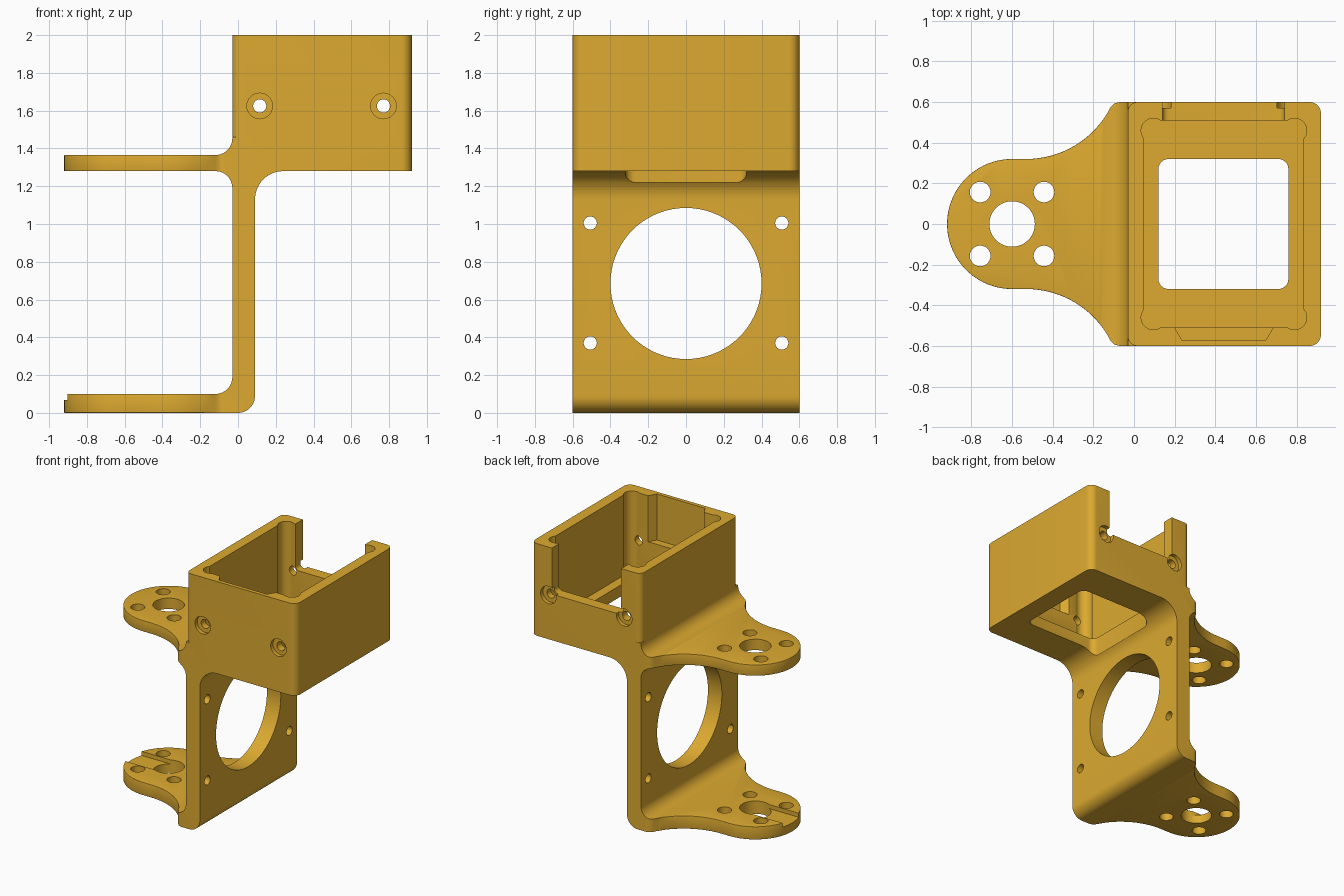
import bpy, bmesh
from math import cos, sin, radians

if "Cube" in bpy.data.objects:
    bpy.data.objects.remove(bpy.data.objects["Cube"])


def arc(cx, cy, r, a0, a1, n=10):
    """Points along an arc, angles in degrees."""
    return [(cx + r * cos(radians(a0 + (a1 - a0) * i / n)),
             cy + r * sin(radians(a0 + (a1 - a0) * i / n))) for i in range(n + 1)]


def circle(cx, cy, r, n=32):
    return arc(cx, cy, r, 0, 360, n)[:-1]


def rounded_rect(x0, y0, x1, y1, r):
    return (arc(x1 - r, y0 + r, r, -90, 0, 6) + arc(x1 - r, y1 - r, r, 0, 90, 6)
            + arc(x0 + r, y1 - r, r, 90, 180, 6) + arc(x0 + r, y0 + r, r, 180, 270, 6))


def prism(name, pts, lo, hi, axis):
    """Extrude a flat outline from lo to hi along an axis."""
    place = {'x': lambda p, t: (t, p[0], p[1]),
             'y': lambda p, t: (p[0], t, p[1]),
             'z': lambda p, t: (p[0], p[1], t)}[axis]
    bm = bmesh.new()
    a = [bm.verts.new(place(p, lo)) for p in pts]
    b = [bm.verts.new(place(p, hi)) for p in pts]
    bm.faces.new(a)
    bm.faces.new(b)
    n = len(pts)
    for i in range(n):
        j = (i + 1) % n
        bm.faces.new((a[i], a[j], b[j], b[i]))
    bmesh.ops.recalc_face_normals(bm, faces=bm.faces[:])
    mesh = bpy.data.meshes.new(name)
    bm.to_mesh(mesh)
    bm.free()
    ob = bpy.data.objects.new(name, mesh)
    bpy.context.collection.objects.link(ob)
    return ob


def boolean(ob, other, op='DIFFERENCE'):
    other.hide_render = True
    mod = ob.modifiers.new("cut", 'BOOLEAN')
    mod.operation, mod.object, mod.solver = op, other, 'EXACT'
    bpy.context.view_layer.objects.active = ob
    bpy.ops.object.modifier_apply(modifier=mod.name)
    bpy.data.objects.remove(other, do_unlink=True)


# Side silhouette: plate, two arms, filleted joints and box
side = ([(-0.95, 0)] + arc(0, 0.09, 0.09, -90, 0)
        + arc(0.24, 1.13, 0.15, 180, 90, 14)
        + [(0.95, 1.28), (0.95, 2), (-0.03, 2)]
        + arc(-0.12, 1.455, 0.09, 0, -90)
        + [(-0.95, 1.365), (-0.95, 1.28)]
        + arc(-0.12, 1.19, 0.09, 90, 0)
        + arc(-0.12, 0.19, 0.09, 0, -90) + [(-0.95, 0.1)])
bracket = prism("servo_bracket", side, -0.7, 0.7, 'y')

# Plan outline: rounded arm tip flaring into the full width
half = (arc(-0.6, 0, 0.32, 180, 90, 24) + arc(-0.53, 0.785, 0.465, -90, -27, 16)
        + [(-0.095, 0.594), (-0.07, 0.6)] + arc(0.865, 0.545, 0.055, 90, 0, 8))
plan = half + [(x, -y) for x, y in reversed(half[1:])]
boolean(bracket, prism("plan_cutter", plan, -0.1, 2.1, 'z'), 'INTERSECT')

# Soften the outer edges of both arms
bm = bmesh.new()
bm.from_mesh(bracket.data)
rim = [e for e in bm.edges if len(e.link_faces) == 2
       and max(v.co.x for v in e.verts) < -0.14 and e.calc_face_angle(0) > 1]
bmesh.ops.bevel(bm, geom=rim, offset=0.015, segments=3, profile=0.5,
                affect='EDGES', clamp_overlap=True)
bm.to_mesh(bracket.data)
bm.free()

cuts = []


def cut(pts, lo, hi, axis):
    cuts.append(prism("cutter", pts, lo, hi, axis))


# Rounded inner corners of the box's arm side
for s in (1, -1):
    corner = ([(-0.13, 0.65), (-0.13, 0.555)] + arc(0.015, 0.555, 0.045, 180, 90, 6)
              + [(0.015, 0.65)])
    cut([(x, s * y) for x, y in corner], 1.46, 2.1, 'z')

# Box cavity, corner channels and floor window
cut(rounded_rect(0.05, -0.51, 0.835, 0.51, 0.04), 1.37, 2.1, 'z')
for x in (0.095, 0.79):
    for y in (-0.46, 0.46):
        cut(circle(x, y, 0.06), 1.372, 2.1, 'z')
cut(rounded_rect(0.12, -0.32, 0.76, 0.32, 0.05), 1.0, 1.6, 'z')

# Open notch in the back wall, shallow recess inside the front wall
cut(rounded_rect(0.14, 1.64, 0.74, 2.2, 0.03), 0.4, 0.7, 'y')
cut([(0.2, -0.4), (0.2, -0.51), (0.235, -0.57), (0.65, -0.57),
     (0.685, -0.51), (0.685, -0.4)], 1.64, 2.1, 'z')

# Counterbored screw holes, front and back
for x in (0.115, 0.77):
    for s in (-1, 1):
        lo, hi = sorted((s * 0.4, s * 0.7))
        cut(circle(x, 1.625, 0.035, 24), lo, hi, 'y')
        lo, hi = sorted((s * 0.57, s * 0.7))
        cut(circle(x, 1.625, 0.068, 24), lo, hi, 'y')

# Plate opening and its four mounting holes
cut(circle(0, 0.685, 0.4, 72), -0.3, 0.3, 'x')
for y in (-0.507, 0.507):
    for z in (0.37, 1.005):
        cut(circle(y, z, 0.035, 24), -0.2, 0.2, 'x')

# Horn holes through both arms, cable groove in the lower one
cut(circle(-0.6, 0, 0.112, 40), -0.1, 1.5, 'z')
for dx in (-0.157, 0.157):
    for y in (-0.157, 0.157):
        cut(circle(-0.6 + dx, y, 0.051, 24), -0.1, 1.5, 'z')
cut([(-1, -0.1), (-0.6, -0.1), (-0.6, 0.1), (-1, 0.1)], 0.068, 0.3, 'z')

for c in cuts:
    boolean(bracket, c)

bpy.ops.object.select_all(action='DESELECT')
bracket.select_set(True)
bpy.context.view_layer.objects.active = bracket
bpy.ops.object.shade_smooth_by_angle(angle=radians(35))

mat = bpy.data.materials.new("amber_plastic")
mat.diffuse_color = (0.72, 0.4, 0.03, 1)
mat.use_nodes = True
mat.node_tree.nodes["Principled BSDF"].inputs["Base Color"].default_value = mat.diffuse_color
bracket.data.materials.clear()
bracket.data.materials.append(mat)
